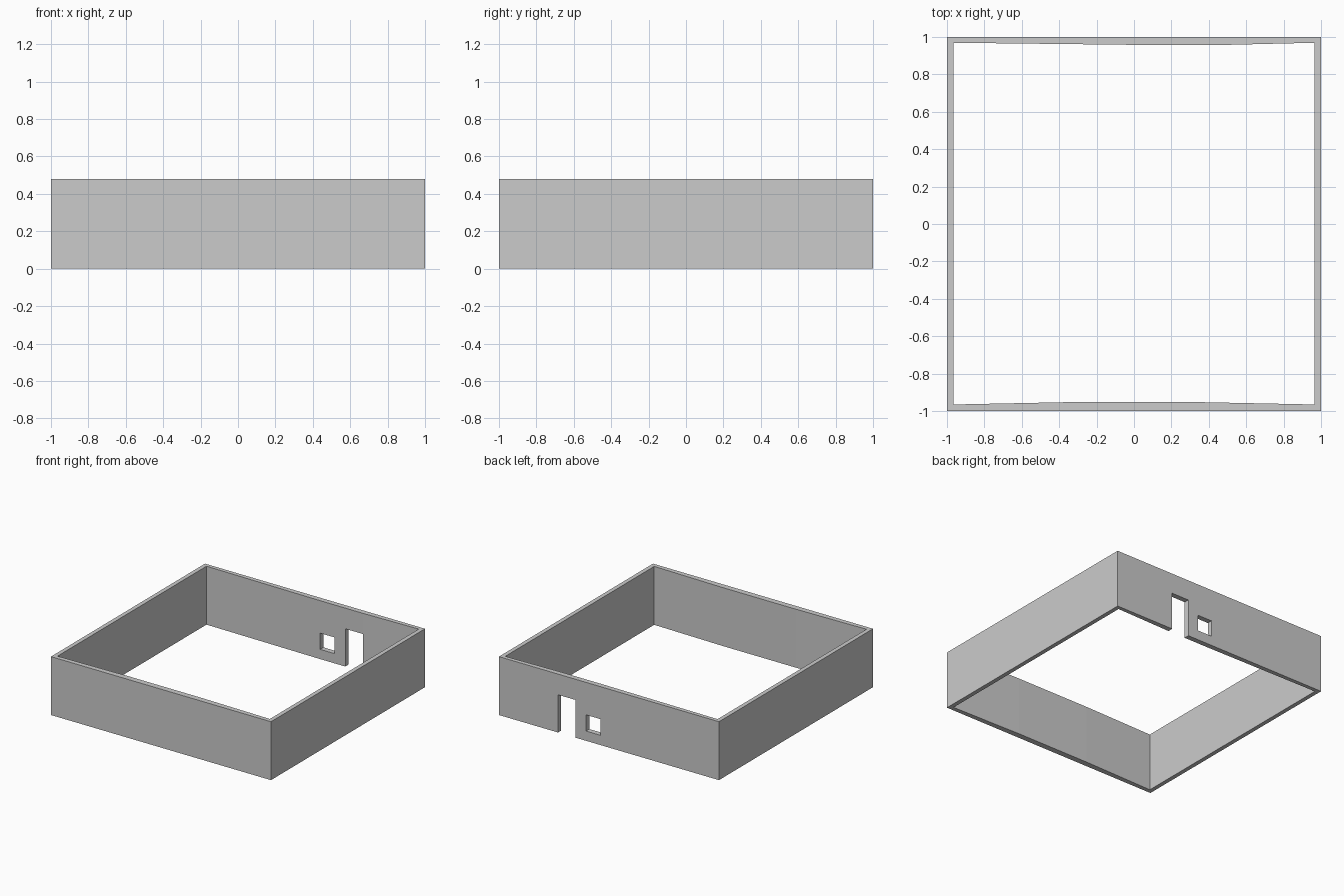
import bpy, bmesh

if "Cube" in bpy.data.objects:
    bpy.data.objects.remove(bpy.data.objects["Cube"])

HEIGHT = 0.48


def prism(name, outline, z0, z1):
    """Extrude a counter-clockwise plan outline from z0 to z1."""
    bm = bmesh.new()
    base = bm.faces.new([bm.verts.new((x, y, z0)) for x, y in outline])
    top = bmesh.ops.extrude_face_region(bm, geom=[base])["geom"]
    verts = [v for v in top if isinstance(v, bmesh.types.BMVert)]
    bmesh.ops.translate(bm, verts=verts, vec=(0, 0, z1 - z0))
    bmesh.ops.recalc_face_normals(bm, faces=bm.faces)
    mesh = bpy.data.meshes.new(name)
    bm.to_mesh(mesh)
    bm.free()
    obj = bpy.data.objects.new(name, mesh)
    bpy.context.collection.objects.link(obj)
    return obj


def rect(x0, x1, y0, y1):
    return [(x0, y0), (x1, y0), (x1, y1), (x0, y1)]


def cut(target, cutter):
    """Apply an exact boolean difference and remove the cutter."""
    cutter.hide_render = True
    mod = target.modifiers.new("cut", "BOOLEAN")
    mod.operation = "DIFFERENCE"
    mod.solver = "EXACT"
    mod.object = cutter
    bpy.context.view_layer.objects.active = target
    bpy.ops.object.modifier_apply(modifier=mod.name)
    bpy.data.objects.remove(cutter)


# Square outer walls
walls = prism("room_walls", rect(-1, 1, -1, 1), 0, HEIGHT)

# Room interior: front and back inner faces bulge slightly inwards
interior = [(-0.965, -0.965), (-0.33, -0.952), (0.33, -0.952), (0.965, -0.965),
            (0.965, 0.969), (0.464, 0.957), (0.077, 0.957), (-0.965, 0.969)]
cut(walls, prism("interior_cutter", interior, -0.1, HEIGHT + 0.1))

# Doorway and window in the back wall
cut(walls, prism("door_cutter", rect(0.305, 0.464, 0.9, 1.1), -0.1, 0.31))
cut(walls, prism("window_cutter", rect(0.077, 0.209, 0.9, 1.1), 0.08, 0.213))
